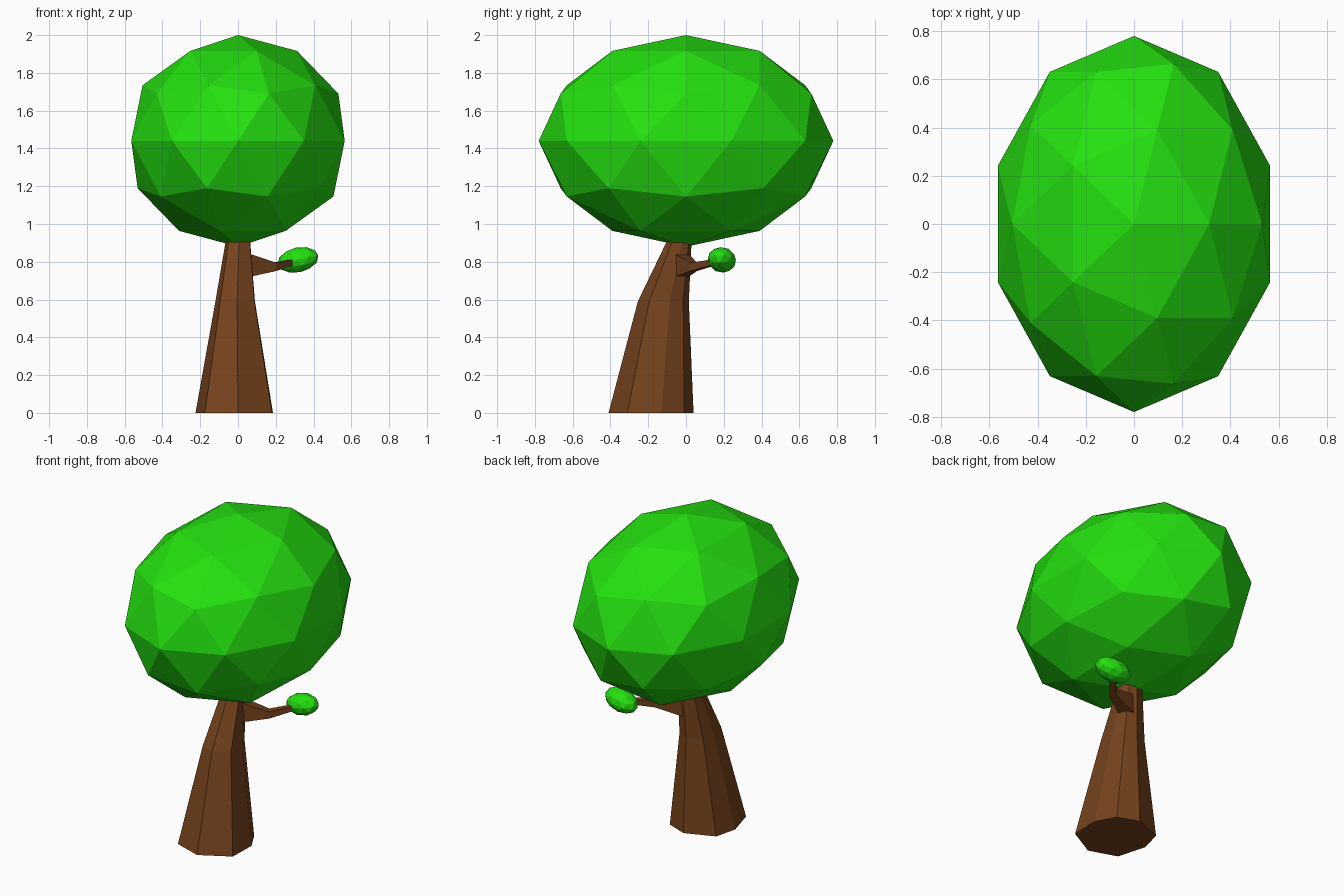
import bpy, bmesh
from math import radians
from mathutils import Vector

if "Cube" in bpy.data.objects:
    bpy.data.objects.remove(bpy.data.objects["Cube"])


def material(name, rgb):
    m = bpy.data.materials.new(name)
    m.diffuse_color = (*rgb, 1)
    m.use_nodes = True
    m.node_tree.nodes["Principled BSDF"].inputs["Base Color"].default_value = m.diffuse_color
    return m


green = material("leaf_green", (0.018, 0.75, 0.005))
brown = material("bark_brown", (0.18, 0.055, 0.012))


def foliage(name, loc, radii, rot=(0, 0, 0)):
    bpy.ops.mesh.primitive_ico_sphere_add(subdivisions=2, radius=1, location=loc, rotation=rot)
    ob = bpy.context.object
    ob.name = name
    ob.scale = radii
    ob.data.materials.append(green)


def loft(name, rings):
    """Closed tube skinned through rings of equal point count."""
    bm = bmesh.new()
    vs = [[bm.verts.new(p) for p in ring] for ring in rings]
    n = len(vs[0])
    for a, b in zip(vs, vs[1:]):
        for i in range(n):
            j = (i + 1) % n
            bm.faces.new((a[i], a[j], b[j], b[i]))
    bm.faces.new(vs[0])
    bm.faces.new(vs[-1])
    bmesh.ops.recalc_face_normals(bm, faces=bm.faces)
    me = bpy.data.meshes.new(name)
    bm.to_mesh(me)
    bm.free()
    me.materials.append(brown)
    ob = bpy.data.objects.new(name, me)
    bpy.context.collection.objects.link(ob)


# Trunk: uneven octagon, tapering and leaning back in three rings
base = [(0.20, -0.125), (0.02, -0.225), (-0.155, -0.165), (-0.205, 0.015),
        (-0.17, 0.155), (0.01, 0.225), (0.14, 0.175), (0.205, 0.055)]
trunk = [((-0.02, -0.185, 0), 1, 1),
         ((-0.015, -0.12, 0.59), 0.51, 0.60),
         ((0.0, -0.033, 0.92), 0.31, 0.28)]
loft("trunk", [[(c[0] + x * sx, c[1] + y * sy, c[2]) for x, y in base] for c, sx, sy in trunk])

# Side branch: four-sided, thinning towards the small leaf cluster
side = Vector((-0.55, 0.83, 0))
up = Vector((0, 0, 1))
branch = [((0.03, -0.025, 0.782), 0.045, 0.063),
          ((0.19, 0.04, 0.773), 0.022, 0.022),
          ((0.30, 0.16, 0.80), 0.014, 0.014)]
loft("branch", [[Vector(c) + side * w * a + up * h * b
                 for a, b in ((-1, -1), (1, -1), (1, 1), (-1, 1))] for c, w, h in branch])

# Leaf masses
foliage("crown", (0, 0, 1.44), (0.594, 0.78, 0.56))
foliage("branch_leaves", (0.318, 0.19, 0.81), (0.112, 0.075, 0.066), (0, radians(-12), radians(-8)))
